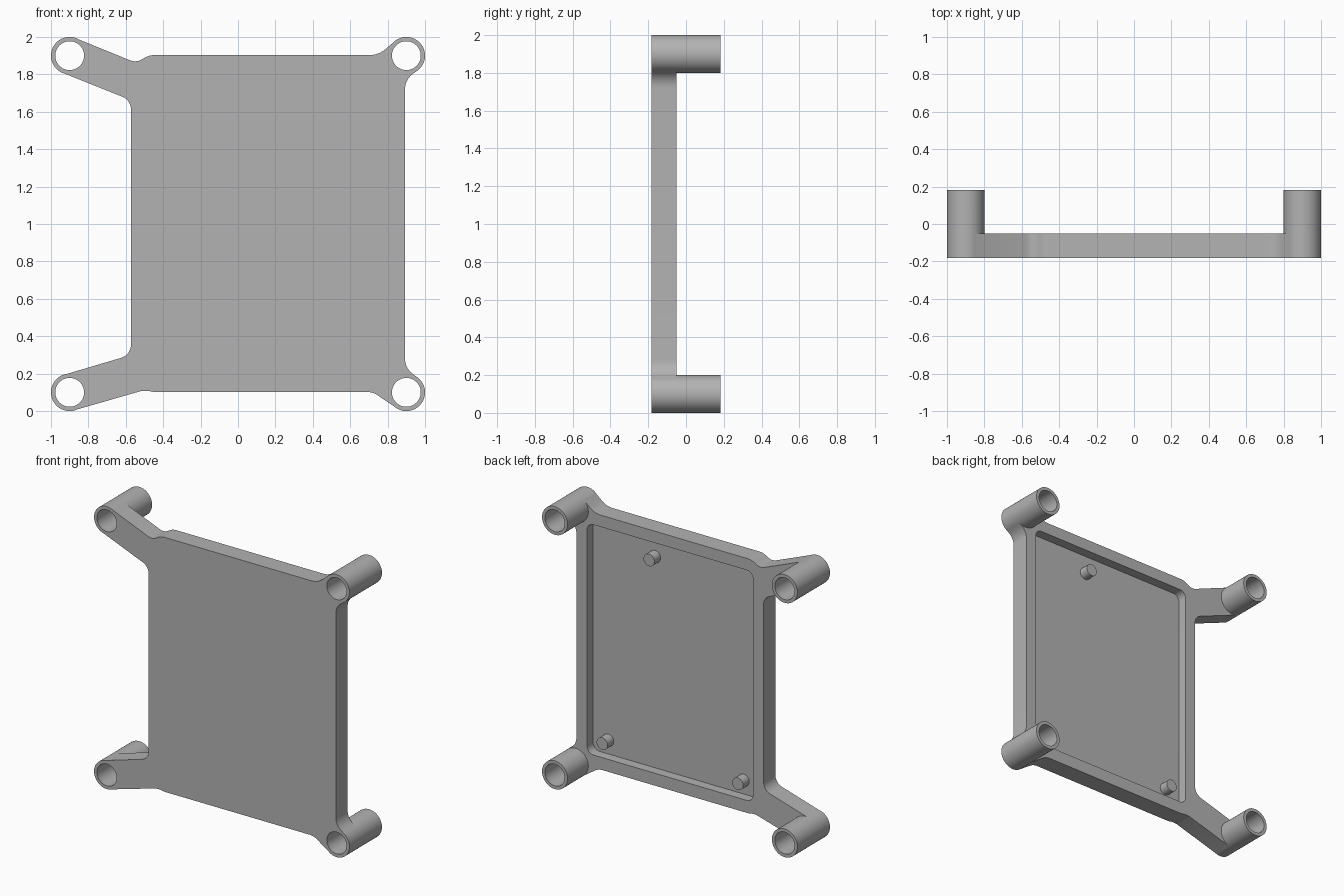
import bpy, bmesh, math
from mathutils import Vector, Matrix

old = bpy.data.objects.get("Cube")
if old:
    bpy.data.objects.remove(old, do_unlink=True)

FRONT, BACK, RIM, FLOOR = -0.182, 0.182, -0.05, -0.118
CORNERS = [(x, z) for x in (-0.9, 0.9) for z in (0.1, 1.9)]

grey = bpy.data.materials.new("plain grey")
grey.use_nodes = True
grey.diffuse_color = (0.45, 0.45, 0.45, 1)
grey.node_tree.nodes["Principled BSDF"].inputs["Base Color"].default_value = (0.45, 0.45, 0.45, 1)


def rounded(points, steps=8):
    """Replace each (x, z, radius) corner with a tangent arc."""
    out = []
    for i, (x, z, r) in enumerate(points):
        p = Vector((x, z))
        if r == 0:
            out.append(p)
            continue
        a = (Vector(points[i - 1][:2]) - p).normalized()
        b = (Vector(points[(i + 1) % len(points)][:2]) - p).normalized()
        half = a.angle(b) / 2
        centre = p + (a + b).normalized() * r / math.sin(half)
        start = p + a * r / math.tan(half) - centre
        end = p + b * r / math.tan(half) - centre
        turn = math.atan2(start.x * end.y - start.y * end.x, start.dot(end))
        for k in range(steps + 1):
            out.append(centre + Matrix.Rotation(turn * k / steps, 2) @ start)
    return out


def prism(name, outline, y0, y1):
    """Extrude an x-z outline along y."""
    bm = bmesh.new()
    face = bm.faces.new([bm.verts.new((p.x, y0, p.y)) for p in outline])
    side = bmesh.ops.extrude_face_region(bm, geom=[face])["geom"]
    verts = [g for g in side if isinstance(g, bmesh.types.BMVert)]
    bmesh.ops.translate(bm, verts=verts, vec=(0, y1 - y0, 0))
    bmesh.ops.recalc_face_normals(bm, faces=bm.faces)
    mesh = bpy.data.meshes.new(name)
    bm.to_mesh(mesh)
    bm.free()
    mesh.materials.append(grey)
    obj = bpy.data.objects.new(name, mesh)
    bpy.context.collection.objects.link(obj)
    return obj


def rod(name, x, z, r, y0, y1, sides=64):
    ring = [Vector((x + r * math.cos(t), z + r * math.sin(t)))
            for t in (math.tau * k / sides for k in range(sides))]
    return prism(name, ring, y0, y1)


def combine(target, tool, operation):
    mod = target.modifiers.new(operation, "BOOLEAN")
    mod.operation, mod.solver, mod.object = operation, "EXACT", tool
    bpy.context.view_layer.objects.active = target
    bpy.ops.object.modifier_apply(modifier=mod.name)
    bpy.data.objects.remove(tool, do_unlink=True)


# Cover plate with its four filleted arms
plate = prism("cover_plate", rounded([
    (-0.873, 0.005, 0), (-0.497, 0.113, 0.12), (-0.457, 0.102, 0.1),
    (0.72, 0.102, 0.1), (0.843, 0.019, 0),
    (0.961, 0.178, 0), (0.893, 0.231, 0.1), (0.893, 1.771, 0.1),
    (0.961, 1.822, 0), (0.837, 1.976, 0), (0.75, 1.903, 0.13),
    (-0.475, 1.903, 0.1), (-0.545, 1.862, 0.07), (-0.862, 1.991, 0),
    (-0.937, 1.808, 0), (-0.572, 1.662, 0.075),
    (-0.572, 0.3, 0.075), (-0.927, 0.195, 0)]), FRONT, RIM)

# Recess in the back, leaving a raised rim
x0, x1, z0, z1, r = -0.49, 0.81, 0.19, 1.82, 0.05
combine(plate, prism("recess_cutter", rounded(
    [(x0, z0, r), (x1, z0, r), (x1, z1, r), (x0, z1, r)]), FLOOR, 0), "DIFFERENCE")

# Corner standoffs, bored right through
for x, z in CORNERS:
    combine(plate, rod("standoff", x, z, 0.1, FRONT, BACK), "UNION")
for x, z in CORNERS:
    combine(plate, rod("bore_cutter", x, z, 0.077, -0.5, 0.5), "DIFFERENCE")

# Locating pegs on the recess floor
pegs = [rod("locating_peg", x, z, 0.043, FLOOR - 0.01, RIM, 32)
        for x, z in ((0.325, 1.686), (0.692, 0.288), (-0.37, 0.288))]

# Smooth the round walls, keep the edges sharp
bpy.ops.object.select_all(action="DESELECT")
for obj in [plate] + pegs:
    obj.select_set(True)
bpy.context.view_layer.objects.active = plate
bpy.ops.object.shade_smooth_by_angle(angle=math.radians(30))
